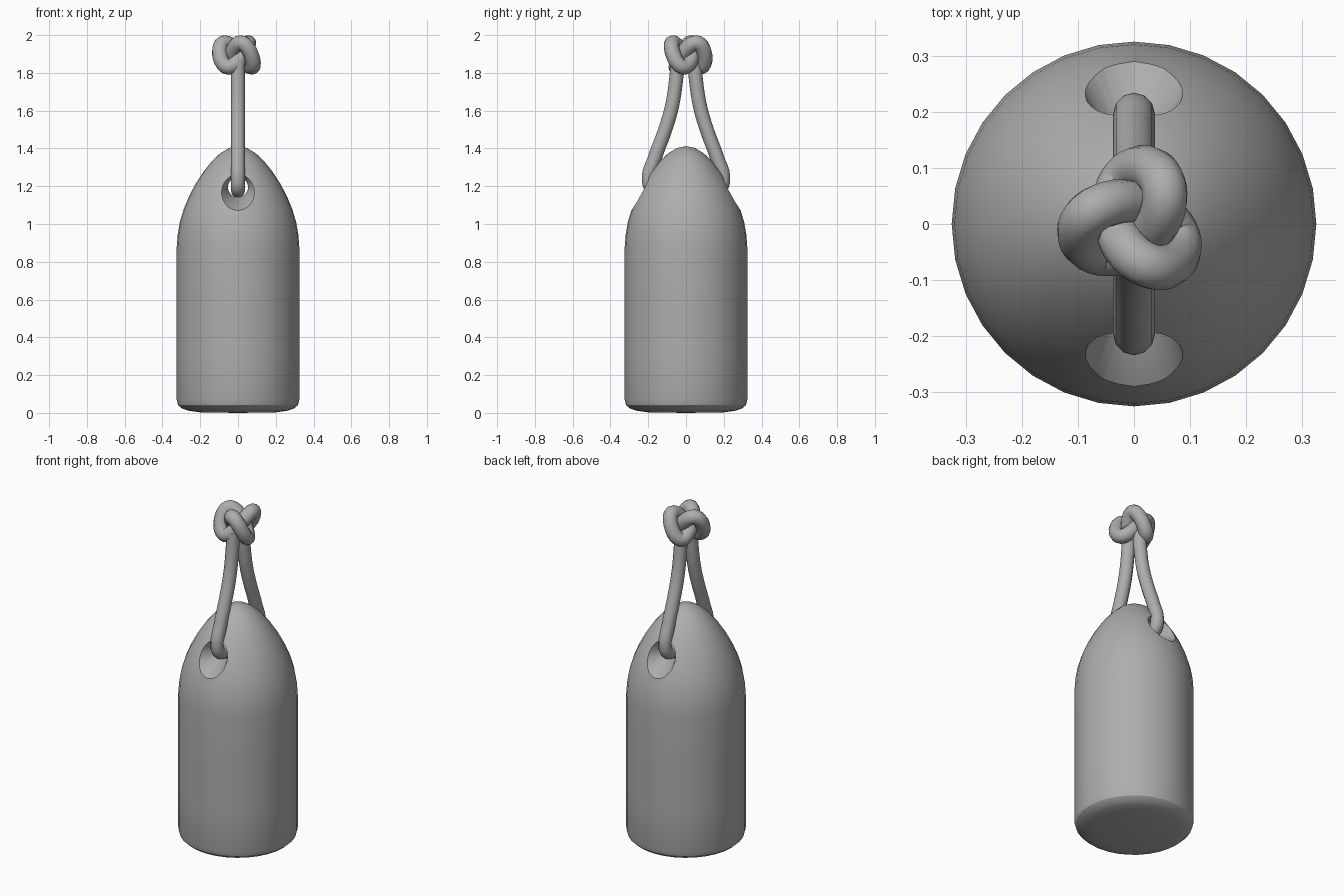
import bpy, bmesh, math
from mathutils import Vector, Matrix

if "Cube" in bpy.data.objects:
    bpy.data.objects.remove(bpy.data.objects["Cube"])

ROPE = 0.037

# Darker grey shared by all parts
grey = bpy.data.materials.new("dark_grey")
grey.diffuse_color = (0.42, 0.42, 0.42, 1)
grey.use_nodes = True
grey.node_tree.nodes["Principled BSDF"].inputs["Base Color"].default_value = grey.diffuse_color


def lathe(name, profile, sides, matrix=Matrix()):
    """Revolve (radius, height) points around z into a closed mesh."""
    bm = bmesh.new()
    verts = [bm.verts.new((r, 0, z)) for r, z in profile]
    edges = [bm.edges.new(p) for p in zip(verts, verts[1:])]
    bmesh.ops.spin(bm, geom=verts + edges, cent=(0, 0, 0), axis=(0, 0, 1),
                   angle=math.tau, steps=sides, use_duplicate=False)
    bmesh.ops.remove_doubles(bm, verts=bm.verts, dist=1e-4)
    bmesh.ops.recalc_face_normals(bm, faces=bm.faces)
    bm.transform(matrix)
    mesh = bpy.data.meshes.new(name)
    bm.to_mesh(mesh)
    bm.free()
    mesh.materials.append(grey)
    ob = bpy.data.objects.new(name, mesh)
    bpy.context.collection.objects.link(ob)
    return ob


def rope(name, points, radius=ROPE, closed=False, kind='POLY'):
    """Round cord following a path."""
    cu = bpy.data.curves.new(name, 'CURVE')
    cu.dimensions = '3D'
    cu.bevel_depth = radius
    cu.bevel_resolution = 4
    cu.use_fill_caps = True
    cu.materials.append(grey)
    sp = cu.splines.new(kind)
    if kind == 'BEZIER':
        sp.bezier_points.add(len(points) - 1)
        for bp, p in zip(sp.bezier_points, points):
            bp.co = p
            bp.handle_left_type = bp.handle_right_type = 'AUTO'
        sp.resolution_u = 6
    else:
        sp.points.add(len(points) - 1)
        for pt, p in zip(sp.points, points):
            pt.co = (*p, 1)
    sp.use_cyclic_u = closed
    ob = bpy.data.objects.new(name, cu)
    bpy.context.collection.objects.link(ob)
    return ob


# Bullet-shaped weight body
body = lathe("weight_body", [
    (0, 0), (0.2, 0.003), (0.265, 0.012), (0.3, 0.025), (0.318, 0.042), (0.325, 0.07),
    (0.325, 0.3), (0.325, 0.6), (0.325, 0.87), (0.32, 0.94), (0.308, 1.01),
    (0.287, 1.08), (0.26, 1.145), (0.226, 1.21), (0.184, 1.275), (0.136, 1.335),
    (0.093, 1.375), (0.046, 1.403), (0, 1.412)], 32)

# Cross hole with flared mouths, cut along y
cutter = lathe("hole_cutter", [
    (0, -0.45), (0.215, -0.45), (0.053, -0.165), (0.053, 0.165), (0.215, 0.45), (0, 0.45)], 28,
    Matrix.Translation((0, 0, 1.195)) @ Matrix.Rotation(math.pi / 2, 4, 'X'))
cutter.hide_render = True
mod = body.modifiers.new("hole", 'BOOLEAN')
mod.operation = 'DIFFERENCE'
mod.solver = 'EXACT'
mod.object = cutter
bpy.context.view_layer.objects.active = body
body.select_set(True)
bpy.ops.object.modifier_apply(modifier="hole")
bpy.data.objects.remove(cutter)
bpy.ops.object.shade_smooth_by_angle(angle=math.radians(30))

# Cord loop through the hole and up to the knot
leg = [(0.045, 1.86), (0.053, 1.76), (0.075, 1.62), (0.11, 1.5),
       (0.165, 1.35), (0.197, 1.235), (0.175, 1.185), (0.1, 1.18)]
path = [(0, y, z) for y, z in leg] + [(0, -y, z) for y, z in reversed(leg)]
rope("cord_loop", path, kind='BEZIER')

# Trefoil knot at the top
turn = Matrix.Rotation(math.radians(45), 3, 'Z')
knot = []
for i in range(72):
    t = math.tau * i / 72
    p = turn @ Vector((0.033 * (math.sin(t) + 2 * math.sin(2 * t)),
                       0.033 * (math.cos(t) - 2 * math.cos(2 * t)),
                       0.064 * math.sin(3 * t)))
    knot.append(p + Vector((0, 0.003, 1.895)))
rope("cord_knot", knot, radius=0.041, closed=True)
